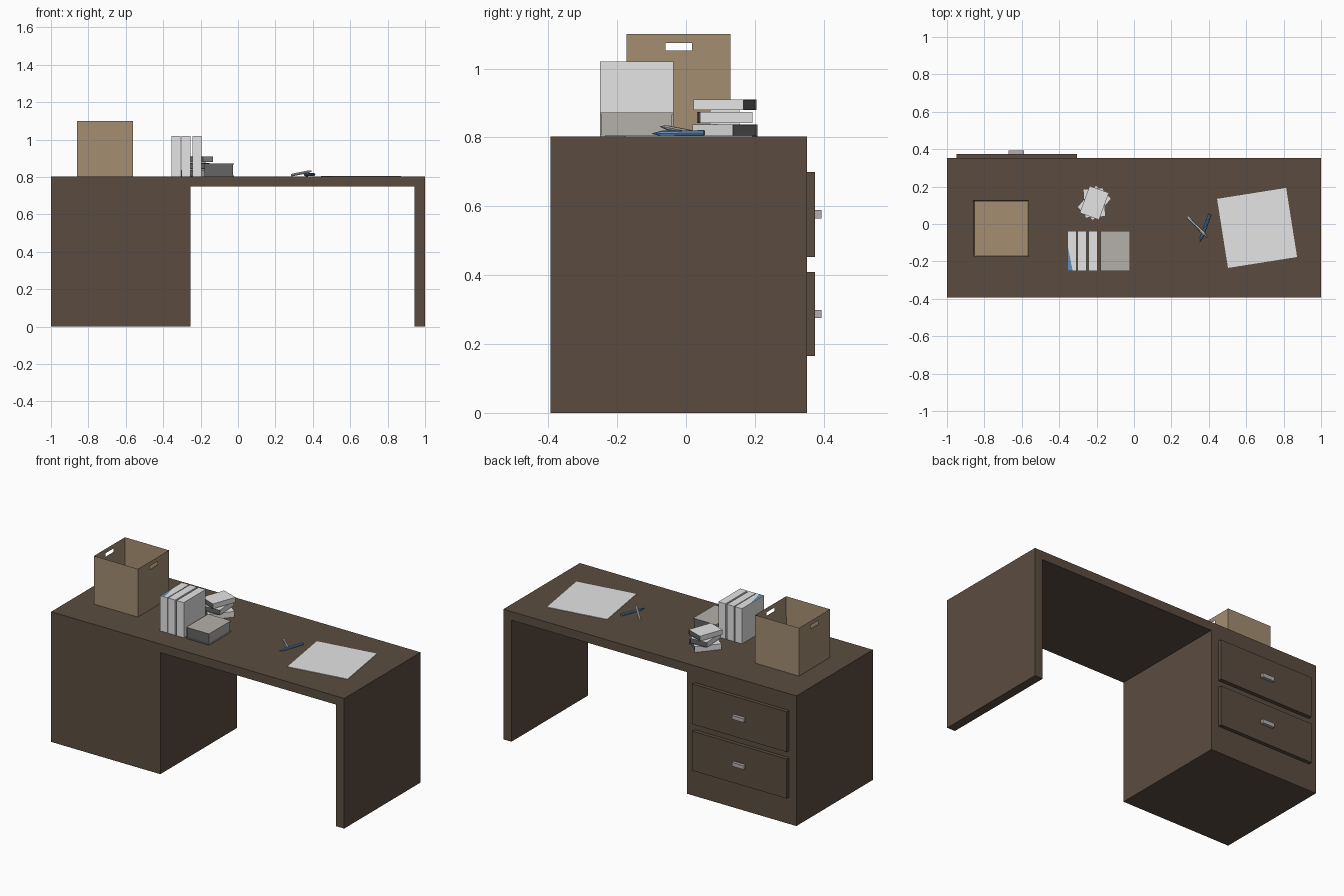
import bpy, bmesh, math
from mathutils import Vector, Matrix

if "Cube" in bpy.data.objects:
    bpy.data.objects.remove(bpy.data.objects["Cube"])


def material(name, rgb):
    m = bpy.data.materials.new(name)
    m.diffuse_color = (*rgb, 1)
    m.use_nodes = True
    m.node_tree.nodes["Principled BSDF"].inputs["Base Color"].default_value = m.diffuse_color
    return m


BROWN = material("dark brown wood", (0.105, 0.073, 0.051))
CARD = material("cardboard", (0.37, 0.27, 0.165))
WHITE = material("paper white", (0.78, 0.78, 0.78))
WARM = material("warm grey", (0.46, 0.435, 0.41))
DARK = material("dark grey", (0.13, 0.13, 0.13))
METAL = material("handle grey", (0.45, 0.43, 0.42))
BLUE = material("pen blue", (0.12, 0.28, 0.5))
TOP = 0.803


def finish(name, bm, mats):
    bmesh.ops.recalc_face_normals(bm, faces=bm.faces)
    me = bpy.data.meshes.new(name)
    bm.to_mesh(me)
    bm.free()
    for m in mats:
        me.materials.append(m)
    ob = bpy.data.objects.new(name, me)
    bpy.context.collection.objects.link(ob)
    return ob


def add_box(bm, lo, hi, index=0):
    lo, hi = Vector(lo), Vector(hi)
    s = hi - lo
    mat = Matrix.Translation((lo + hi) / 2) @ Matrix.Diagonal((*s, 1))
    verts = bmesh.ops.create_cube(bm, size=1, matrix=mat)["verts"]
    for f in {f for v in verts for f in v.link_faces}:
        f.material_index = index


def box(name, lo, hi, mat):
    bm = bmesh.new()
    add_box(bm, lo, hi)
    return finish(name, bm, [mat])


def profile(name, pts, y0, y1, mat):
    """Extrude an x-z outline along y."""
    bm = bmesh.new()
    face = bm.faces.new([bm.verts.new((x, y0, z)) for x, z in pts])
    new = bmesh.ops.extrude_face_region(bm, geom=[face])["geom"]
    bmesh.ops.translate(bm, vec=(0, y1 - y0, 0),
                        verts=[g for g in new if isinstance(g, bmesh.types.BMVert)])
    return finish(name, bm, [mat])


# Desk body: drawer pedestal, top and side panel as one outline
profile("desk_body", [(-1, 0), (-0.255, 0), (-0.255, 0.75), (0.945, 0.75), (0.945, 0),
                      (1, 0), (1, TOP), (-1, TOP)], -0.393, 0.352, BROWN)

# Drawers and handles on the back side
for n, (z0, z1, zh) in enumerate([(0.165, 0.409, 0.287), (0.452, 0.70, 0.577)], 1):
    box(f"drawer_front_{n}", (-0.95, 0.352, z0), (-0.305, 0.375, z1), BROWN)
    box(f"drawer_handle_{n}", (-0.67, 0.375, zh - 0.012), (-0.588, 0.393, zh + 0.012), METAL)

# Open cardboard box with a hand slot through both side walls
X0, X1, Y0, Y1, Z1, T = -0.862, -0.562, -0.173, 0.129, 1.10, 0.012
bm = bmesh.new()
add_box(bm, (X0, Y0, TOP), (X1, Y1, Z1))
top = max(bm.faces, key=lambda f: f.calc_center_median().z)
bmesh.ops.inset_region(bm, faces=[top], thickness=T)
bmesh.ops.translate(bm, verts=top.verts, vec=(0, 0, -(Z1 - TOP - T)))
carton = finish("cardboard_box", bm, [CARD])
cutter = box("slot_cutter", (X0 - 0.1, -0.06, 1.052), (X1 + 0.1, 0.018, 1.074), CARD)
cutter.hide_render = True
mod = carton.modifiers.new("slots", "BOOLEAN")
mod.object, mod.operation, mod.solver = cutter, "DIFFERENCE", "EXACT"
bpy.context.view_layer.objects.active = carton
bpy.ops.object.modifier_apply(modifier="slots")
bpy.data.objects.remove(cutter)

# Upright books
for n, (a, b) in enumerate([(-0.356, -0.307), (-0.302, -0.254), (-0.243, -0.195)], 1):
    box(f"upright_book_{n}", (a, -0.25, TOP), (b, -0.037, 1.02), WHITE)

# Blue corner showing on the first upright book
bm = bmesh.new()
bm.faces.new([bm.verts.new(p) for p in
              [(-0.354, -0.25, 1.021), (-0.328, -0.25, 1.021), (-0.354, -0.12, 1.021)]])
finish("blue_bookmark", bm, [BLUE])

# Lying book: two covers and a spine around a recessed page block
bm = bmesh.new()
lx0, lx1, ly0, ly1 = -0.178, -0.022, -0.25, -0.037
add_box(bm, (lx0, ly0, TOP), (lx1, ly1, TOP + 0.006))
add_box(bm, (lx0, ly0, 0.867), (lx1, ly1, 0.873))
add_box(bm, (lx0, ly0, TOP + 0.006), (lx0 + 0.006, ly1, 0.867))
add_box(bm, (lx0 + 0.006, ly0 + 0.004, TOP + 0.006), (lx1 - 0.004, ly1 - 0.004, 0.867))
for f in bm.faces:
    if abs(f.normal.y) > 0.9:
        f.material_index = 1
finish("lying_book", bm, [WARM, DARK])

# Pile of small books, white with dark ends
for n, (z0, z1, deg) in enumerate([(TOP, 0.838, -40), (0.842, 0.874, 4), (0.879, 0.91, -20)], 1):
    bm = bmesh.new()
    add_box(bm, (-0.055, -0.077, z0), (0.055, 0.077, z1))
    # covers overhang the page block slightly
    for f in bm.faces:
        if abs(f.normal.y) > 0.9:
            f.material_index = 1
    ends = [f for f in bm.faces if f.material_index == 1]
    bmesh.ops.inset_individual(bm, faces=ends, thickness=0.003, depth=-0.004)
    ob = finish(f"piled_book_{n}", bm, [WHITE, DARK])
    ob.location = (-0.212, 0.113, 0)
    ob.rotation_euler.z = math.radians(deg)
box("pile_spacer", (-0.25, 0.07, 0.838), (-0.175, 0.155, 0.879), WHITE)

# Sheet of paper
sheet = box("paper_sheet", (-0.187, -0.187, TOP), (0.187, 0.187, TOP + 0.003), WHITE)
sheet.location = (0.658, -0.021, 0)
sheet.rotation_euler.z = math.radians(9)


# Pens: hexagonal barrel with a pointed tip
def pen(name, tail, tip, r, mat):
    tail, tip = Vector(tail), Vector(tip)
    length = (tip - tail).length
    bm = bmesh.new()
    for r2, a, b in [(r, 0, length * 0.82), (0.001, length * 0.82, length)]:
        bmesh.ops.create_cone(bm, cap_ends=True, segments=8, radius1=r, radius2=r2,
                              depth=b - a, matrix=Matrix.Translation((0, 0, (a + b) / 2)))
    ob = finish(name, bm, [mat])
    ob.location = tail
    ob.rotation_mode = "QUATERNION"
    ob.rotation_quaternion = (tip - tail).to_track_quat("Z", "Y")


pen("blue_pen", (0.406, 0.053, TOP + 0.01), (0.352, -0.098, TOP + 0.008), 0.008, BLUE)
pen("white_pen", (0.287, 0.038, TOP + 0.007), (0.396, -0.075, 0.832), 0.007, WHITE)
